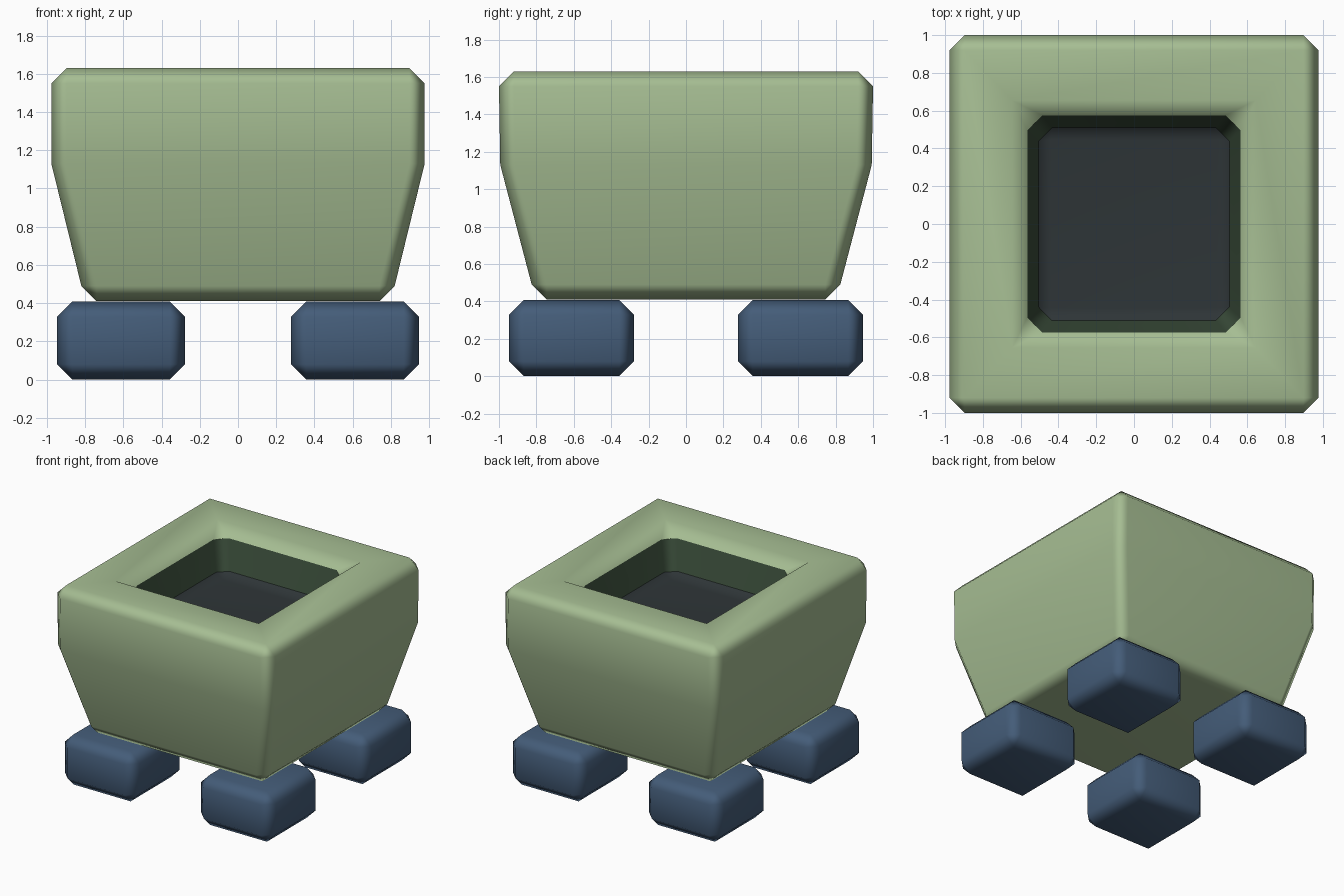
import bpy, bmesh, math

if "Cube" in bpy.data.objects:
    bpy.data.objects.remove(bpy.data.objects["Cube"])


def material(name, rgb):
    m = bpy.data.materials.new(name)
    m.diffuse_color = (*rgb, 1)
    m.use_nodes = True
    m.node_tree.nodes["Principled BSDF"].inputs["Base Color"].default_value = m.diffuse_color
    return m


GREEN = material("sage green", (0.38, 0.51, 0.29))
DARK = material("dark green", (0.043, 0.075, 0.043))
SOIL = material("dark soil", (0.027, 0.035, 0.038))
BLUE = material("slate blue", (0.058, 0.108, 0.19))


def octagon(hx, hy, c, z):
    """Rectangle ring with cut corners; c = 0 collapses to a plain rectangle."""
    return [(hx, -hy + c, z), (hx, hy - c, z), (hx - c, hy, z), (-hx + c, hy, z),
            (-hx, hy - c, z), (-hx, -hy + c, z), (-hx + c, -hy, z), (hx - c, -hy, z)]


def loft(name, rings, mat, cap_start=False, cap_end=False, offset=(0, 0)):
    """Skin a stack of octagon rings, smooth shaded with weighted normals."""
    bm = bmesh.new()
    loops = [[bm.verts.new((x + offset[0], y + offset[1], z))
              for x, y, z in octagon(*r)] for r in rings]
    for a, b in zip(loops, loops[1:]):
        for i in range(8):
            j = (i + 1) % 8
            bm.faces.new((a[i], a[j], b[j], b[i]))
    if cap_start:
        bm.faces.new(loops[0][::-1])
    if cap_end:
        bm.faces.new(loops[-1])
    bmesh.ops.remove_doubles(bm, verts=bm.verts, dist=0.0005)
    for f in bm.faces:
        f.smooth = True
    mesh = bpy.data.meshes.new(name)
    bm.to_mesh(mesh)
    bm.free()
    mesh.materials.append(mat)
    ob = bpy.data.objects.new(name, mesh)
    bpy.context.collection.objects.link(ob)
    ob.modifiers.new("weighted", 'WEIGHTED_NORMAL')
    return ob


# Tapered pot with bevelled rim (half x, half y, corner cut, z)
loft("pot", [(0.74, 0.745, 0, 0.41), (0.82, 0.825, 0.08, 0.49),
             (0.977, 0.993, 0.08, 1.13), (0.977, 1.0, 0.08, 1.55),
             (0.897, 0.92, 0, 1.63), (0.645, 0.655, 0, 1.63),
             (0.565, 0.575, 0.08, 1.55)], GREEN, cap_start=True)

# Inner wall of the opening
loft("inner_wall", [(0.565, 0.575, 0.08, 1.55), (0.505, 0.51, 0.07, 1.32)], DARK)

# Soil surface, curving up at its edge
loft("soil", [(0.505, 0.51, 0.07, 1.32), (0.44, 0.445, 0.0, 1.27)], SOIL, cap_end=True)

# Four bevelled block feet
for sx, xn in ((-1, "left"), (1, "right")):
    for sy, yn in ((-1, "front"), (1, "back")):
        loft(f"{yn}_{xn}_foot",
             [(0.255, 0.255, 0, 0), (0.335, 0.335, 0.08, 0.08),
              (0.335, 0.335, 0.08, 0.328), (0.255, 0.255, 0, 0.408)],
             BLUE, True, True, (sx * 0.612, sy * 0.612))
